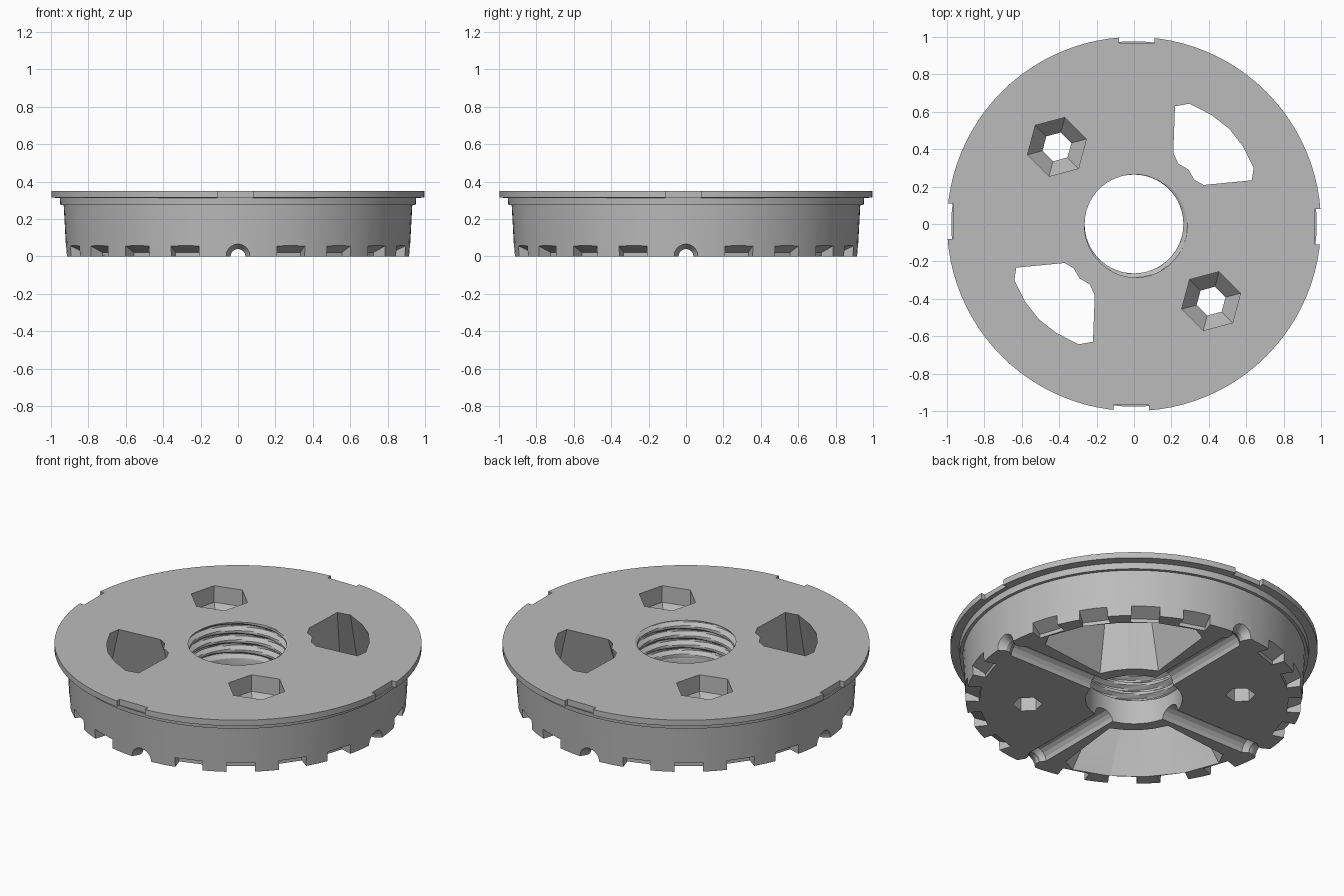
import bpy, bmesh, math
from mathutils import Matrix, Vector

if "Cube" in bpy.data.objects:
    bpy.data.objects.remove(bpy.data.objects["Cube"])

TAU = 2 * math.pi
grey = bpy.data.materials.new("light_grey")
grey.diffuse_color = (0.5, 0.5, 0.5, 1)
grey.use_nodes = True
grey.node_tree.nodes["Principled BSDF"].inputs["Base Color"].default_value = grey.diffuse_color


def loft(bm, rings, turn=0.0):
    """Closed solid through matching rings of points, turned about z."""
    m = Matrix.Rotation(turn, 3, 'Z')
    vs = [[bm.verts.new(m @ Vector(p)) for p in ring] for ring in rings]
    n = len(vs[0])
    faces = [bm.faces.new((a[i], a[(i + 1) % n], b[(i + 1) % n], b[i]))
             for a, b in zip(vs, vs[1:]) for i in range(n)]
    faces += [bm.faces.new(vs[0][::-1]), bm.faces.new(vs[-1])]
    bmesh.ops.recalc_face_normals(bm, faces=faces)


def circle(r, z, n, start=0.0, cx=0.0):
    return [(cx + r * math.cos(start + TAU * i / n), r * math.sin(start + TAU * i / n), z)
            for i in range(n)]


def make(name, bm):
    me = bpy.data.meshes.new(name)
    bm.to_mesh(me)
    bm.free()
    ob = bpy.data.objects.new(name, me)
    bpy.context.collection.objects.link(ob)
    me.materials.append(grey)
    return ob


def cut(target, name, bm):
    tool = make(name, bm)
    tool.hide_render = True
    mod = target.modifiers.new(name, 'BOOLEAN')
    mod.operation, mod.solver, mod.object = 'DIFFERENCE', 'EXACT', tool
    bpy.context.view_layer.objects.active = target
    bpy.ops.object.modifier_apply(modifier=name)
    bpy.data.objects.remove(tool)


# Round body with stepped lip and top flange
bm = bmesh.new()
profile = [(0.917, 0), (0.932, 0.275), (0.95, 0.275), (0.953, 0.312), (1.0, 0.315), (1.0, 0.35)]
loft(bm, [circle(r, z, 96) for r, z in profile])
body = make("threaded_disc", bm)

# Four rim notches in the flange
bm = bmesh.new()
for k in range(4):
    loft(bm, [[(0.967, -0.11, z), (1.1, -0.11, z), (1.1, 0.08, z), (0.967, 0.08, z)]
              for z in (0.3135, 0.4)], k * TAU / 4)
cut(body, "rim_notches", bm)

# Tooth gaps round the foot, none where the grooves exit
bm = bmesh.new()
side = [(0.84, -0.1), (0.84, 0.022), (0.925, 0.06), (1.0, 0.06), (1.0, -0.1)]
for k in range(20):
    if k % 5:
        loft(bm, [[(x, y, z) for x, z in side] for y in (-0.078, 0.078)], k * TAU / 20)
cut(body, "tooth_gaps", bm)

# Two flared windows on the diagonal: (radial, sideways) points, top and bottom
top = [(0.41, -0.115), (0.395, -0.06), (0.412, 0), (0.395, 0.06), (0.417, 0.12), (0.60, 0.29),
       (0.665, 0.245), (0.705, 0.12), (0.72, 0), (0.705, -0.12), (0.665, -0.24), (0.61, -0.28)]
low = [(0.30, -0.16), (0.325, -0.08), (0.335, 0), (0.325, 0.08), (0.30, 0.16), (0.64, 0.43),
       (0.73, 0.40), (0.82, 0.2), (0.84, 0), (0.82, -0.2), (0.73, -0.40), (0.64, -0.43)]
bm = bmesh.new()
for k in range(2):
    loft(bm, [[(x, y, z) for x, y in pts] for pts, z in
              ((low, -0.1), (low, 0.0), (top, 0.35), (top, 0.45))], TAU / 8 + k * math.pi)
cut(body, "windows", bm)

# Two hexagon pockets with funnel floor and small through hole
bm = bmesh.new()
for k in range(2):
    loft(bm, [circle(r, z, 6, -math.radians(60), 0.583) for r, z in
              ((0.08, -0.1), (0.08, 0.15), (0.163, 0.25), (0.163, 0.45))],
         3 * TAU / 8 + k * math.pi)
cut(body, "hex_pockets", bm)

# Half-round cross grooves under the foot, pinched near the rim
bm = bmesh.new()
for k in range(4):
    loft(bm, [[(x, r * math.cos(TAU * i / 16), r * math.sin(TAU * i / 16)) for i in range(16)]
              for x, r in ((0.18, 0.063), (0.82, 0.063), (0.85, 0.04), (0.875, 0.04), (0.95, 0.085))],
         k * TAU / 4)
cut(body, "cross_grooves", bm)

# Central hole: plain below, helical thread above
PITCH, N = 0.057, 64


def thread_radius(a, z):
    t = (z - 0.35) / PITCH - (a + TAU / 8) / TAU
    wave = abs((t % 1.0) * 2 - 1)               # 1 at the root of the thread
    fade = min(1, max(0, (z - 0.13) / 0.03))
    return 0.264 + 0.025 * fade * min(1, max(0, wave * 2 - 0.6))


bm = bmesh.new()
levels = [-0.1, 0.1] + [0.128 + 0.0061 * i for i in range(40)]
loft(bm, [[(thread_radius(TAU * i / N, z) * math.cos(TAU * i / N),
            thread_radius(TAU * i / N, z) * math.sin(TAU * i / N), z) for i in range(N)]
          for z in levels])
cut(body, "threaded_hole", bm)

# Smooth round walls, crisp edges
body.select_set(True)
bpy.context.view_layer.objects.active = body
bpy.ops.object.shade_smooth_by_angle(angle=math.radians(20))
